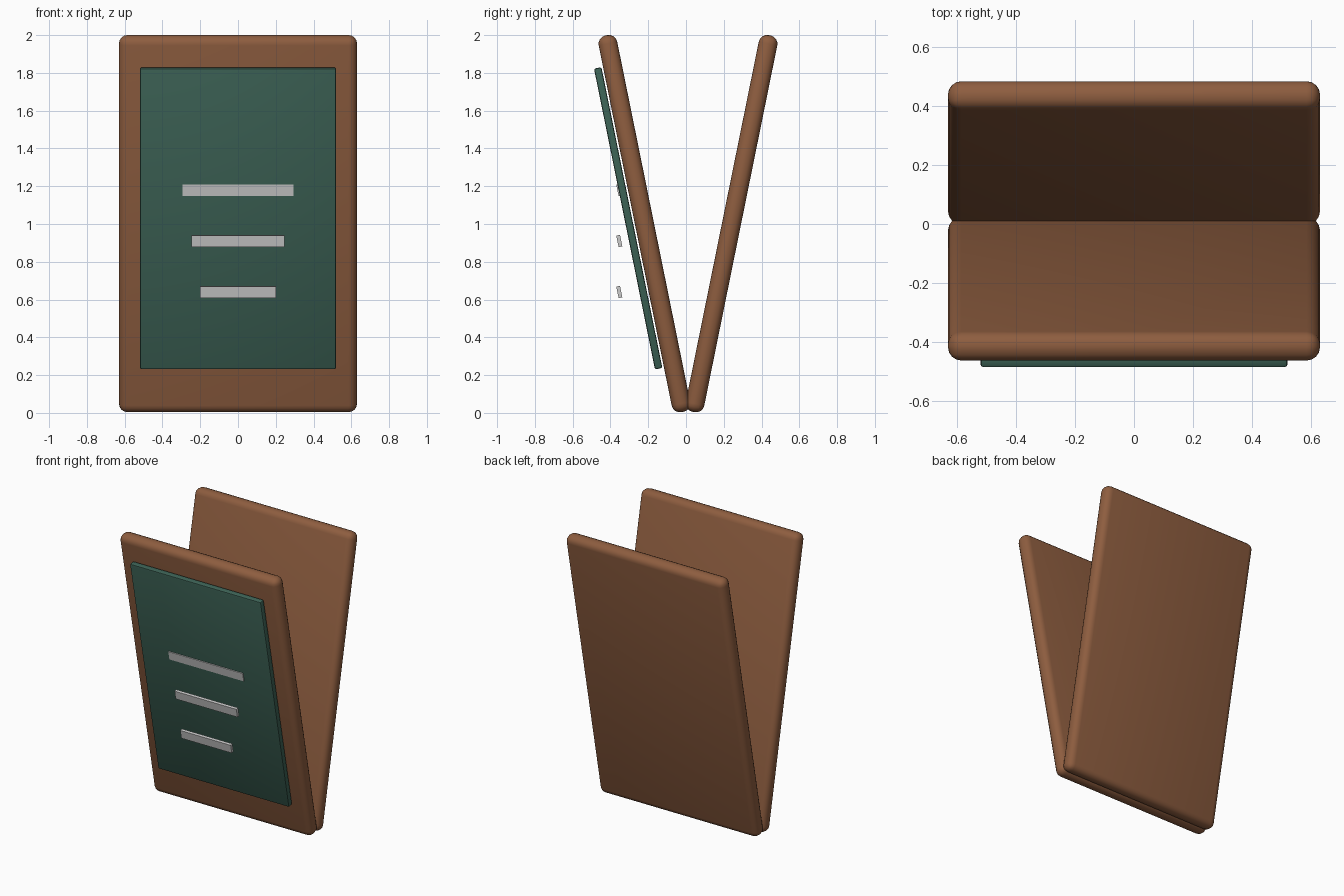
import bpy

if "Cube" in bpy.data.objects:
    bpy.data.objects.remove(bpy.data.objects["Cube"])

TILT = 0.2  # lean of each leaf, radians


def material(name, color):
    mat = bpy.data.materials.new(name)
    mat.diffuse_color = (*color, 1)
    mat.use_nodes = True
    mat.node_tree.nodes["Principled BSDF"].inputs["Base Color"].default_value = mat.diffuse_color
    return mat


def box(name, size, y, z, tilt, bevel=0, segments=1, mat=None):
    bpy.ops.mesh.primitive_cube_add(size=1, location=(0, y, z), rotation=(tilt, 0, 0))
    ob = bpy.context.object
    ob.name = name
    ob.scale = size
    bpy.ops.object.transform_apply(location=False, rotation=False, scale=True)
    if bevel:
        mod = ob.modifiers.new("rounded_edges", 'BEVEL')
        mod.width = bevel
        mod.segments = segments
        bpy.ops.object.modifier_apply(modifier=mod.name)
        bpy.ops.object.shade_smooth_by_angle()
    if mat:
        ob.data.materials.append(mat)
    return ob


wood = material("wood", (0.27, 0.11, 0.05))
slate = material("slate", (0.045, 0.12, 0.09))

# Two wooden leaves forming a V
for name, y, tilt in (("front_leaf", -0.22, TILT), ("back_leaf", 0.241, -TILT)):
    box(name, (1.26, 0.10, 2.035), y, 1.002, tilt, 0.045, 4, wood)

# Chalkboard panel just in front of the front leaf
box("chalkboard", (1.04, 0.04, 1.625), -0.306, 1.03, TILT, 0.01, 2, slate)

# Chalk strokes, each shorter than the one above
for i, width in enumerate((0.59, 0.49, 0.40)):
    box(f"chalk_line_{i + 1}", (width, 0.02, 0.062), -0.353, 1.18 - 0.27 * i, TILT)
